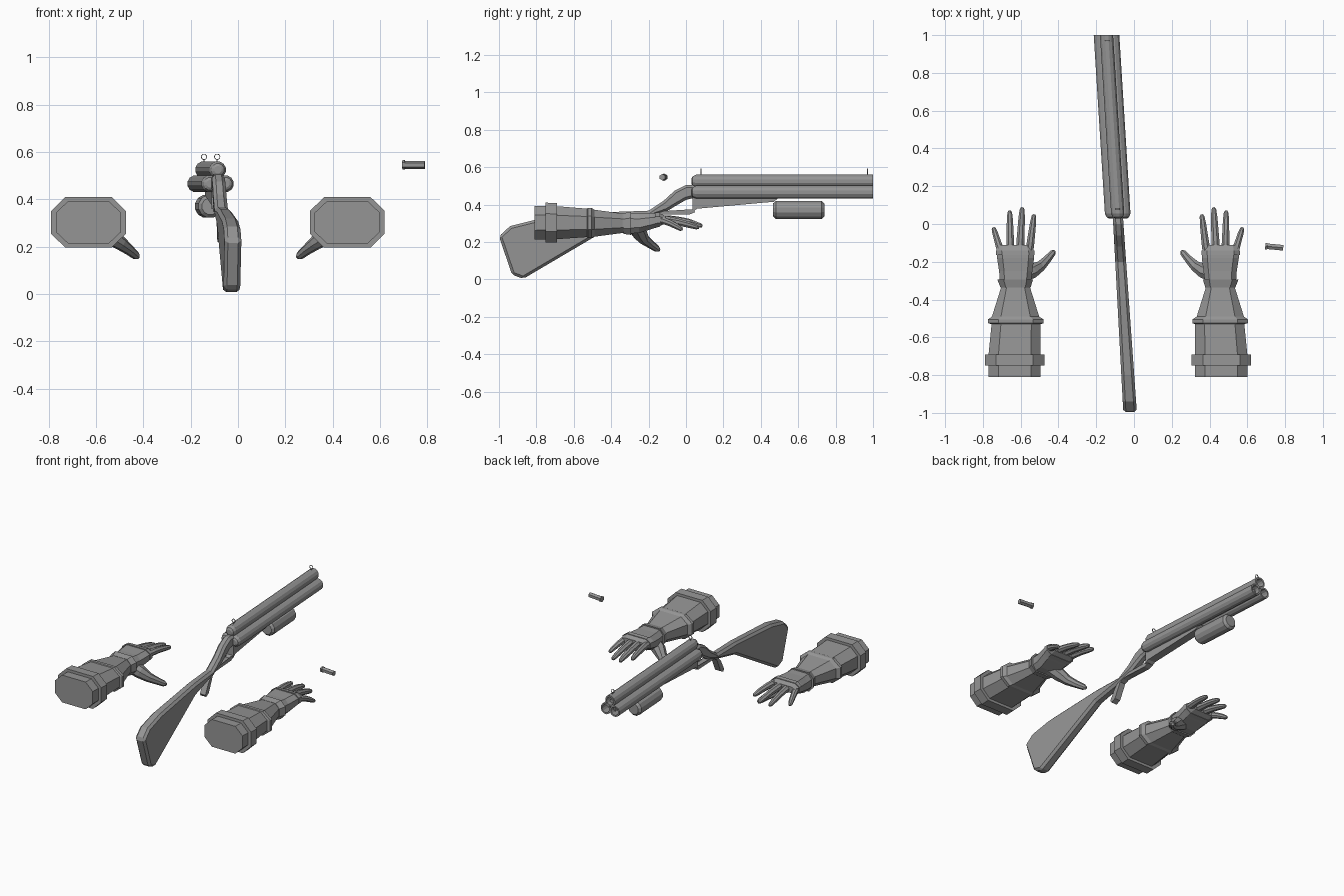
import bpy, bmesh, math
from mathutils import Vector

grey = bpy.data.materials.new("plain_grey")
grey.diffuse_color = (0.3, 0.3, 0.3, 1)


def finish(name, bm):
    bmesh.ops.recalc_face_normals(bm, faces=bm.faces[:])
    me = bpy.data.meshes.new(name)
    bm.to_mesh(me)
    bm.free()
    me.materials.append(grey)
    ob = bpy.data.objects.new(name, me)
    bpy.context.collection.objects.link(ob)
    return ob


def skin(name, rings):
    """Join successive rings of points and cap both ends."""
    bm = bmesh.new()
    rows = [[bm.verts.new(p) for p in r] for r in rings]
    n = len(rows[0])
    for a, b in zip(rows, rows[1:]):
        for i in range(n):
            j = (i + 1) % n
            bm.faces.new((a[i], a[j], b[j], b[i]))
    bm.faces.new(rows[0])
    bm.faces.new(rows[-1])
    return finish(name, bm)


def gun(x, y, z):
    """Place a point on the slightly turned gun axis."""
    return (x - 0.083 - 0.0625 * y, y, z)


def lathe(name, cx, cz, prof, n=12):
    ang = [2 * math.pi * (i + 0.5) / n for i in range(n)]
    return skin(name, [[gun(cx + r * math.cos(a), y, cz + r * math.sin(a)) for a in ang]
                       for y, r in prof])


def tube(name, pts, radii, n=8, flat=1.0):
    pts = [Vector(p) for p in pts]
    rings = []
    for i, p in enumerate(pts):
        d = (pts[min(i + 1, len(pts) - 1)] - pts[max(i - 1, 0)]).normalized()
        side = d.cross(Vector((0, 0, 1))).normalized()
        up = side.cross(d)
        rings.append([p + radii[i] * (side * math.cos(t) + up * flat * math.sin(t))
                      for t in (2 * math.pi * (k + 0.5) / n for k in range(n))])
    return skin(name, rings)


def plate(name, prof, half, bevel=0.0):
    """Side outline (y, z) given a half width that depends on y."""
    ob = skin(name, [[gun(s * half(y), y, z) for y, z in prof] for s in (-1, 1)])
    if bevel:
        m = ob.modifiers.new("bevel", 'BEVEL')
        m.width = bevel
        m.limit_method = 'ANGLE'
        m.angle_limit = math.radians(50)
        m.segments = 1
    return ob


# three hollow barrels with rounded breech ends
for name, bx, bz in (("barrel_top", 0, 0.525), ("barrel_left", -0.033, 0.466),
                     ("barrel_right", 0.033, 0.466)):
    lathe(name, bx, bz, [(0.03, 0.016), (0.036, 0.027), (0.055, 0.036), (1.0, 0.036),
                         (1.0, 0.026), (0.9, 0.026)])

# solid rib filling the space between the barrels
plate("barrel_core", [(0.06, 0.45), (0.97, 0.45), (0.97, 0.52), (0.06, 0.52)], lambda y: 0.018)

# stock with neck curving up to the breech
plate("stock", [(-1, 0.23), (-0.94, 0.285), (-0.8, 0.32), (-0.4, 0.36), (-0.2, 0.367),
                (-0.12, 0.42), (-0.06, 0.475), (0, 0.505), (0.06, 0.505),
                (0.06, 0.44), (0, 0.425), (-0.06, 0.39), (-0.1, 0.365), (-0.2, 0.33),
                (-0.4, 0.28), (-0.87, 0.003), (-0.93, 0.025)],
      lambda y: 0.027 + 0.009 * min(1, max(0, -y)), 0.014)

# wedge under the barrels and the loading lever
plate("under_rail", [(0.035, 0.36), (0.06, 0.378), (0.47, 0.415), (0.5, 0.44), (0.035, 0.44)],
      lambda y: 0.026)
plate("lever", [(0.035, 0.375), (0.02, 0.36), (-0.12, 0.365), (-0.19, 0.33), (-0.235, 0.235),
                (-0.265, 0.22), (-0.275, 0.235), (-0.24, 0.3), (-0.2, 0.345), (-0.13, 0.352),
                (0.02, 0.347), (0.05, 0.36)][::-1], lambda y: 0.02)

# rounded grip cylinder under the barrels
lathe("fore_grip", -0.005, 0.371, [(0.465, 0.036), (0.48, 0.05), (0.725, 0.05), (0.74, 0.036)], 12)

# ring sights
for name, y in (("front_sight", 0.97), ("rear_sight", 0.08)):
    bm = bmesh.new()
    rows = []
    for i in range(14):
        a = 2 * math.pi * i / 14
        rows.append([bm.verts.new(gun(r * math.cos(a), y + dy, 0.58 + r * math.sin(a)))
                     for r, dy in ((0.013, -0.002), (0.013, 0.002), (0.01, 0.002), (0.01, -0.002))])
    for i in range(14):
        a, b = rows[i], rows[(i + 1) % 14]
        for k in range(4):
            bm.faces.new((a[k], a[(k + 1) % 4], b[(k + 1) % 4], b[k]))
    finish(name, bm)
    plate(name + "_post", [(y - 0.002, 0.555), (y + 0.002, 0.555), (y + 0.002, 0.569),
                           (y - 0.002, 0.569)], lambda y: 0.002)

# loose shell with a rim
tube("shell", [(0.695, -0.117, 0.546), (0.705, -0.118, 0.546), (0.706, -0.118, 0.546),
               (0.79, -0.126, 0.546)], [0.02, 0.02, 0.017, 0.017], 6)


def arm(side, s):
    cx = -0.085 + s * 0.547

    def at(x, y, z):
        return (cx + s * x, y, z)

    def loft(name, secs, cut):
        """Eight-sided sections: y, x centre, z centre, half width, half height."""
        rings = []
        for y, x, z, w, h in secs:
            cw, ch = w * (1 - cut), h * 0.45
            rings.append([at(x + dx, y, z + dz) for dx, dz in
                          ((-cw, -h), (cw, -h), (w, -ch), (w, ch),
                           (cw, h), (-cw, h), (-w, ch), (-w, -ch))])
        skin(side + name, rings)

    # sleeve, cuff and forearm
    loft("_sleeve", [(-0.81, 0, 0.303, 0.138, 0.09), (-0.69, 0, 0.303, 0.138, 0.088),
                     (-0.53, -0.008, 0.302, 0.13, 0.076), (-0.525, -0.006, 0.302, 0.147, 0.08),
                     (-0.505, -0.006, 0.302, 0.147, 0.08), (-0.49, -0.005, 0.3, 0.125, 0.072),
                     (-0.34, -0.005, 0.3, 0.078, 0.052), (-0.28, -0.005, 0.3, 0.07, 0.045)], 0.38)
    loft("_cuff", [(-0.75, 0, 0.303, 0.158, 0.107), (-0.69, 0, 0.303, 0.158, 0.105)], 0.38)

    # glove hem, palm and knuckles
    loft("_hem", [(-0.335, -0.005, 0.298, 0.08, 0.055), (-0.295, -0.003, 0.3, 0.094, 0.062)], 0.35)
    loft("_palm", [(-0.31, -0.004, 0.3, 0.082, 0.055), (-0.25, -0.006, 0.3, 0.088, 0.052),
                   (-0.18, -0.005, 0.312, 0.098, 0.042), (-0.14, -0.003, 0.318, 0.098, 0.034),
                   (-0.11, 0, 0.32, 0.088, 0.02)], 0.3)
    loft("_knuckle_band", [(-0.165, -0.004, 0.317, 0.102, 0.042),
                           (-0.14, -0.003, 0.319, 0.102, 0.037)], 0.3)

    # fingers: base x, tip x, tip y, tip z, radius
    for name, bx, tx, ty, tz, r in (("index", -0.078, -0.103, 0.05, 0.3, 0.022),
                                    ("middle", -0.028, -0.04, 0.087, 0.285, 0.023),
                                    ("ring", 0.022, 0.026, 0.07, 0.275, 0.022),
                                    ("little", 0.072, 0.112, -0.02, 0.265, 0.02)):
        pts = []
        for t in (0, 0.25, 0.5, 0.78, 0.95, 1):
            z = 0.322 + (tz - 0.322) * t + 0.03 * t * (1 - t)
            pts.append(at(bx + (tx - bx) * t, -0.15 + (ty + 0.15) * t, z))
        tube(side + "_" + name + "_finger", pts,
             [r, r, r * 0.9, r * 0.8, r * 0.6, r * 0.3], 8)

    # thumb reaching inward and down
    tube(side + "_thumb", [at(-0.03, -0.27, 0.285), at(-0.09, -0.25, 0.25),
                           at(-0.135, -0.225, 0.215), at(-0.17, -0.19, 0.188),
                           at(-0.2, -0.155, 0.163), at(-0.21, -0.143, 0.155)],
         [0.045, 0.042, 0.03, 0.023, 0.018, 0.008], 8)


arm("right", 1)
arm("left", -1)
